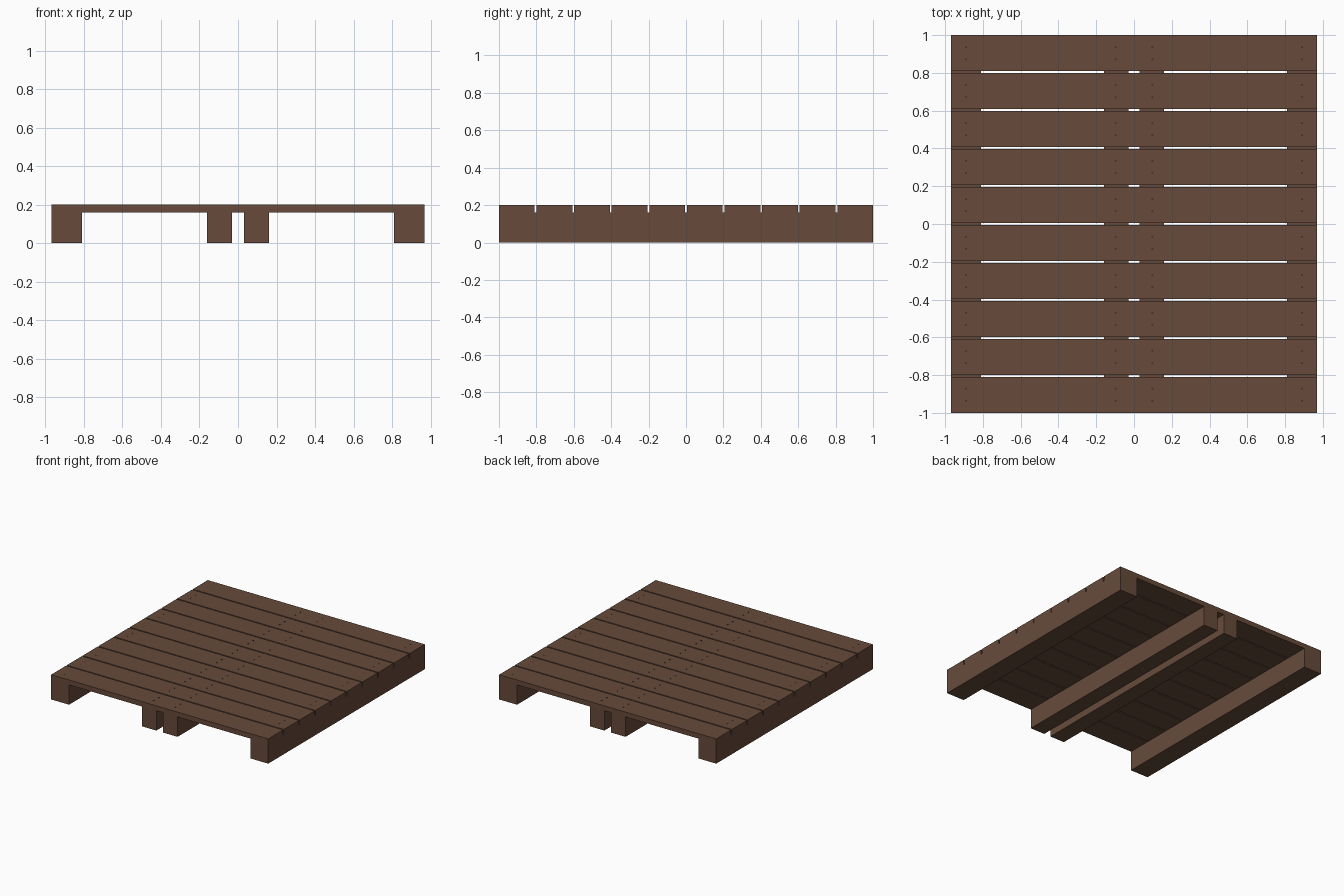
import bpy

if "Cube" in bpy.data.objects:
    bpy.data.objects.remove(bpy.data.objects["Cube"])

def material(name, rgb):
    m = bpy.data.materials.new(name)
    m.diffuse_color = (*rgb, 1)
    m.use_nodes = True
    m.node_tree.nodes["Principled BSDF"].inputs["Base Color"].default_value = m.diffuse_color
    return m

wood = material("brown wood", (0.135, 0.069, 0.044))
iron = material("dark nail", (0.06, 0.035, 0.025))

def box(name, x0, x1, y0, y1, z0, z1):
    bpy.ops.mesh.primitive_cube_add(size=1, location=((x0 + x1) / 2, (y0 + y1) / 2, (z0 + z1) / 2))
    o = bpy.context.object
    o.name = name
    o.scale = (x1 - x0, y1 - y0, z1 - z0)
    bpy.ops.object.transform_apply(location=False, rotation=False, scale=True)
    o.data.materials.append(wood)

# Bearers: wide outer pair, narrower centre pair
for s, side in ((-1, "left"), (1, "right")):
    for part, a, b in (("outer_bearer", 0.81, 0.97), ("inner_bearer", 0.03, 0.16)):
        lo, hi = sorted((s * a, s * b))
        box(f"{side}_{part}", lo, hi, -1, 1, 0, 0.16)

# Deck planks with narrow gaps, each nailed twice to every bearer
COUNT, GAP, HALF = 10, 0.01, 0.97
WIDTH = (2 - (COUNT - 1) * GAP) / COUNT
nail_mesh = None
for i in range(COUNT):
    y = -1 + i * (WIDTH + GAP)
    box(f"plank_{i + 1}", -HALF, HALF, y, y + WIDTH, 0.16, 0.2)
    for x in (-0.89, -0.097, 0.097, 0.89):
        for dy in (-0.032, 0.032):
            loc = (x, y + WIDTH / 2 + dy, 0.2)
            if nail_mesh is None:
                bpy.ops.mesh.primitive_cylinder_add(vertices=8, radius=0.006, depth=0.002, location=loc)
                nail = bpy.context.object
                nail_mesh = nail.data
                nail_mesh.materials.append(iron)
            else:
                nail = bpy.data.objects.new("nail_head", nail_mesh)
                nail.location = loc
                bpy.context.collection.objects.link(nail)
            nail.name = "nail_head"
